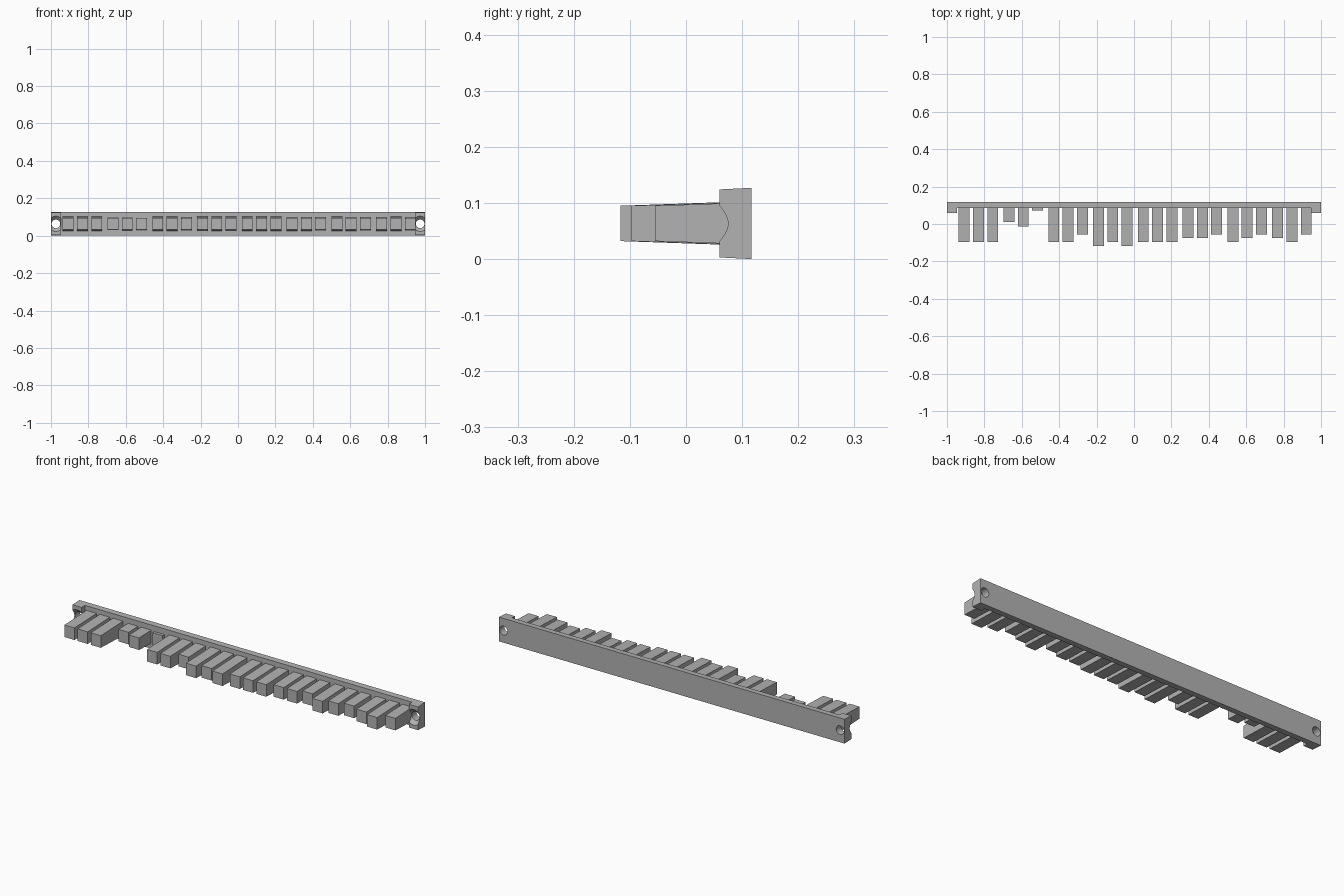
import bpy, bmesh, math

cube = bpy.data.objects.get("Cube")
if cube:
    bpy.data.objects.remove(cube, do_unlink=True)

grey = bpy.data.materials.new("plain grey")
grey.use_nodes = True
colour = (0.45, 0.45, 0.45, 1)
grey.diffuse_color = colour
grey.node_tree.nodes["Principled BSDF"].inputs["Base Color"].default_value = colour

MID = 0.0635      # height of the centre line
BACK = 0.117


def drafted(name, outline, half_height):
    """Plan outline thickened up and down, tapering along y."""
    bm = bmesh.new()
    low = [bm.verts.new((x, y, MID - half_height(y))) for x, y in outline]
    high = [bm.verts.new((x, y, MID + half_height(y))) for x, y in outline]
    bm.faces.new(low[::-1])
    bm.faces.new(high)
    n = len(outline)
    for i in range(n):
        j = (i + 1) % n
        bm.faces.new((low[i], low[j], high[j], high[i]))
    bmesh.ops.recalc_face_normals(bm, faces=bm.faces)
    mesh = bpy.data.meshes.new(name)
    bm.to_mesh(mesh)
    bm.free()
    mesh.materials.append(grey)
    obj = bpy.data.objects.new(name, mesh)
    bpy.context.collection.objects.link(obj)
    return obj


# Backing bar with a thicker mounting block at each end
bar = drafted("backing_bar",
              [(-1, BACK), (-1, 0.06), (-0.947, 0.06), (-0.947, 0.086),
               (0.947, 0.086), (0.947, 0.06), (1, 0.06), (1, BACK)],
              lambda y: MID - 0.05 * (BACK - y))

# Countersunk screw holes through the end blocks
def cut(name, x, y, r_front, r_back, depth):
    bpy.ops.mesh.primitive_cone_add(vertices=32, radius1=r_front, radius2=r_back,
                                    depth=depth, location=(x, y, MID),
                                    rotation=(-math.pi / 2, 0, 0))
    cutter = bpy.context.object
    cutter.name = name
    cutter.hide_render = True
    cutter.hide_set(True)
    mod = bar.modifiers.new(name, "BOOLEAN")
    mod.operation = "DIFFERENCE"
    mod.solver = "EXACT"
    mod.object = cutter
    return cutter


cutters = []
for side, x in (("left", 0.974), ("right", -0.974)):
    cutters.append(cut(side + "_hole_cutter", x, 0.09, 0.023, 0.023, 0.2))
    cutters.append(cut(side + "_sink_cutter", x, 0.068, 0.046, 0.02, 0.026))

# Bake the cuts so only the finished bar remains
bpy.context.view_layer.update()
result = bpy.data.meshes.new_from_object(
    bar.evaluated_get(bpy.context.evaluated_depsgraph_get()))
bar.modifiers.clear()
bar.data = result
for c in cutters:
    bpy.data.objects.remove(c, do_unlink=True)

# Teeth in eight groups of three; each letter picks a tip position
TIP = {"a": -0.117, "b": -0.097, "c": -0.076, "d": -0.055,
       "e": -0.013, "f": 0.01, "g": 0.072}
GROUPS = "bbb feg bbd aba bbb ccd bcd cbd".split()
for g, group in enumerate(GROUPS):
    for i, letter in enumerate(group):
        x = -0.908 + 0.2394 * g + 0.0765 * i
        tip = TIP[letter]
        drafted(f"tooth_{g * 3 + i + 1}",
                [(x - 0.029, 0.09), (x - 0.029, tip),
                 (x + 0.029, tip), (x + 0.029, 0.09)],
                lambda y: 0.0315 + 0.035 * (y - tip))
